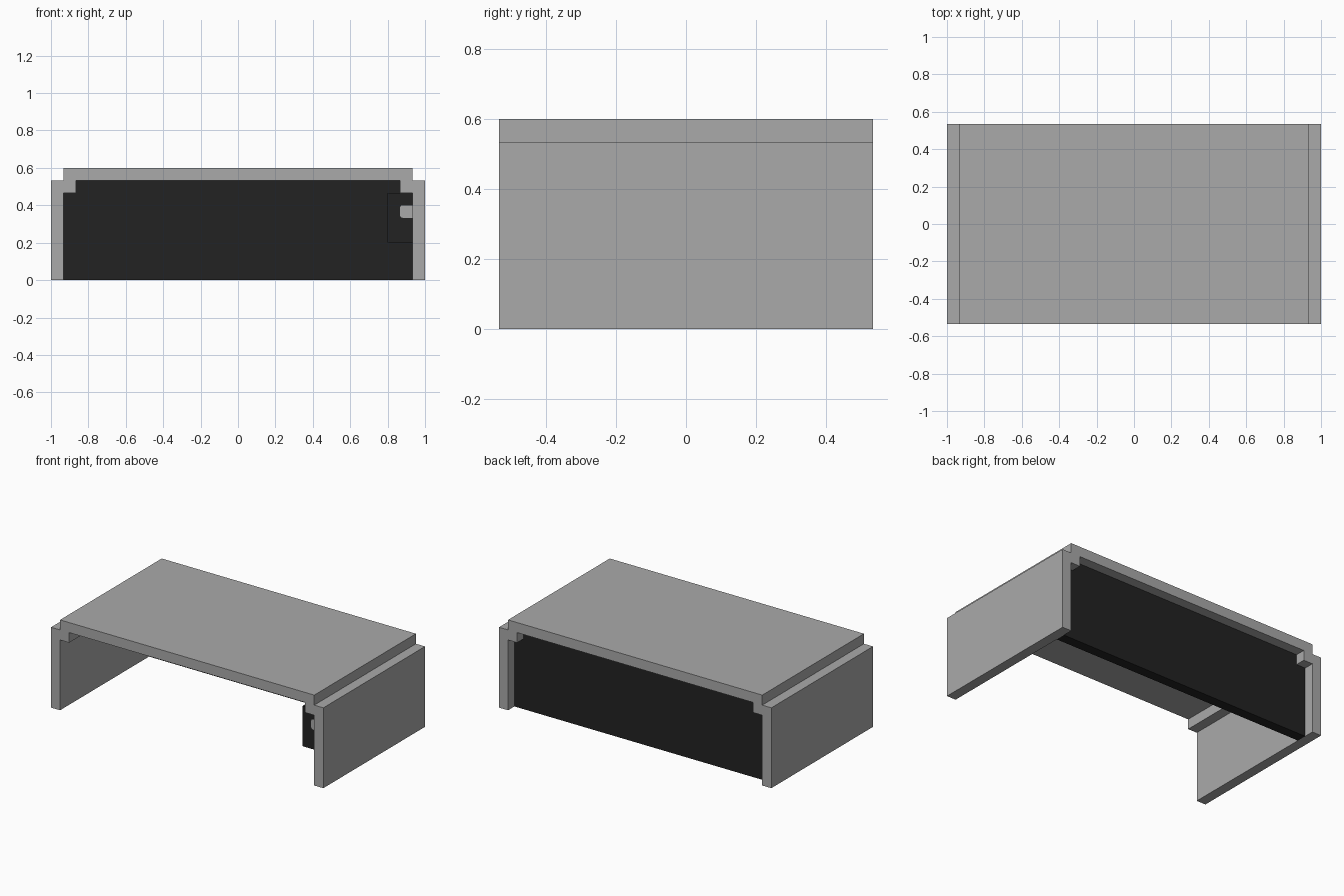
import bpy, bmesh, math

cube = bpy.data.objects.get("Cube")
if cube:
    bpy.data.objects.remove(cube, do_unlink=True)

U = 1 / 15  # board thickness, the module for every size


def material(name, v):
    m = bpy.data.materials.new(name)
    m.use_nodes = True
    m.diffuse_color = (v, v, v, 1)
    bsdf = next(n for n in m.node_tree.nodes if n.type == 'BSDF_PRINCIPLED')
    bsdf.inputs["Base Color"].default_value = (v, v, v, 1)
    return m


grey = material("light grey", 0.40)
black = material("near black", 0.016)


def extrude_profile(name, points, y0, y1, mat):
    """Extrude an x-z outline from y0 to y1."""
    bm = bmesh.new()
    face = bm.faces.new([bm.verts.new((x, y0, z)) for x, z in points])
    ext = bmesh.ops.extrude_face_region(bm, geom=[face])
    verts = [g for g in ext["geom"] if isinstance(g, bmesh.types.BMVert)]
    bmesh.ops.translate(bm, vec=(0, y1 - y0, 0), verts=verts)
    bmesh.ops.recalc_face_normals(bm, faces=bm.faces)
    me = bpy.data.meshes.new(name)
    bm.to_mesh(me)
    bm.free()
    me.materials.append(mat)
    ob = bpy.data.objects.new(name, me)
    bpy.context.collection.objects.link(ob)
    return ob


def rect(x0, x1, z0, z1):
    return [(x0, z0), (x1, z0), (x1, z1), (x0, z1)]


# Desk shell: top, two sides and the corner braces as one stepped outline
half = [(13 * U, 8 * U), (13 * U, 7 * U), (14 * U, 7 * U), (14 * U, 0),
        (1, 0), (1, 8 * U), (14 * U, 8 * U), (14 * U, 9 * U)]
outline = half + [(-x, z) for x, z in reversed(half)]
extrude_profile("desk_shell", outline, -8 * U, 8 * U, grey)

# Back panel, set in from the rear edge
extrude_profile("back_panel", rect(-14 * U, 14 * U, 0, 8 * U), 6 * U, 7 * U, black)

# Box hung under the top against the left side
extrude_profile("hanging_box", rect(12 * U, 14 * U, 3 * U, 7 * U), -7 * U, -U, black)

# Thin button plate on the box, rounded at its free end
r = 0.013
x0, x1, z0, z1 = 13 * U, 14 * U, 5 * U, 6 * U
plate = [(x0 + r - r * math.cos(a), z0 + r - r * math.sin(a))
         for a in (math.pi / 8 * i for i in range(5))]
plate += [(x1, z0), (x1, z1)]
plate += [(x0 + r - r * math.cos(a), z1 - r + r * math.sin(a))
          for a in (math.pi / 8 * i for i in range(4, -1, -1))]
extrude_profile("button_plate", plate, -7 * U - 0.004, -7 * U + 0.002, grey)
